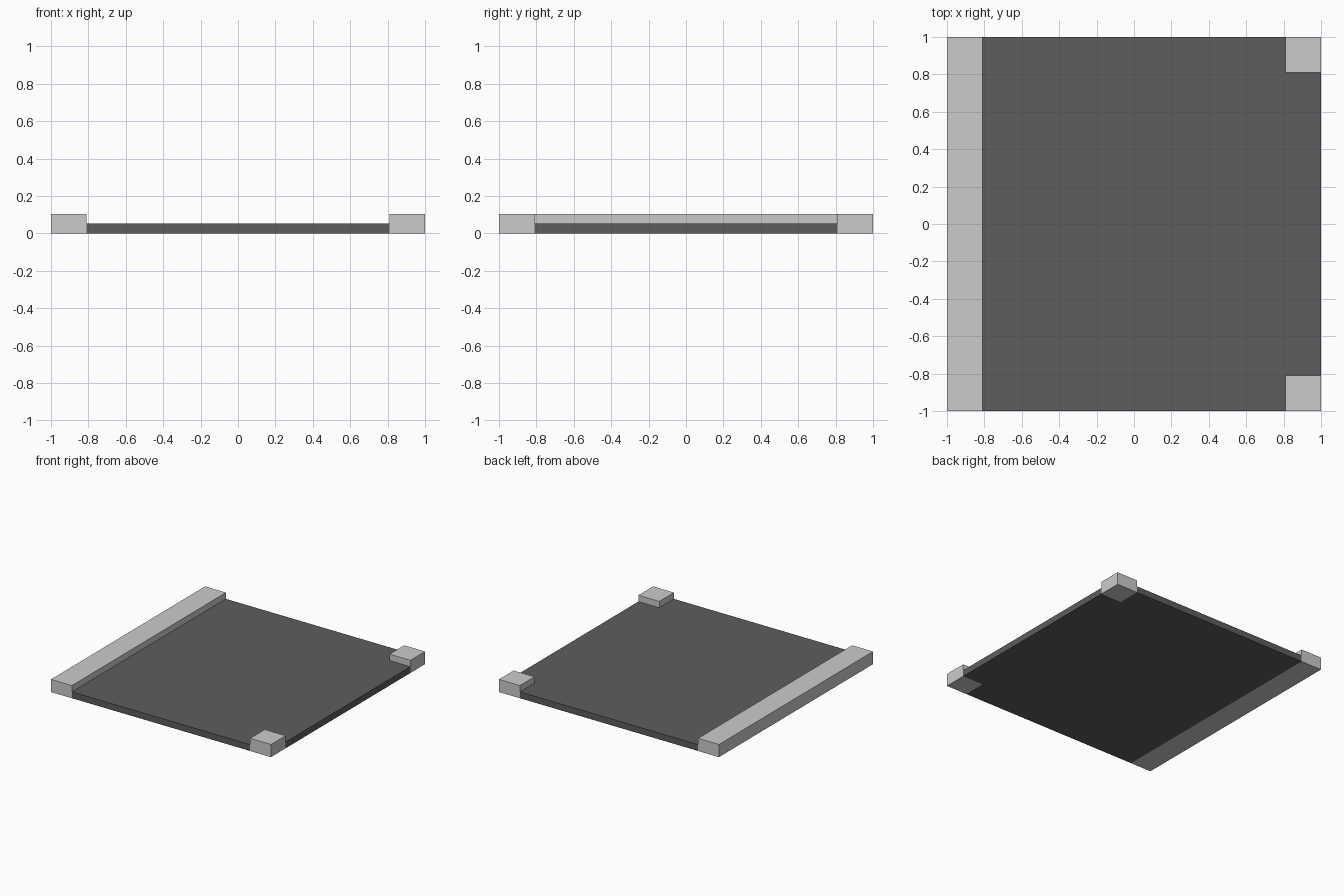
import bpy
import bmesh

if "Cube" in bpy.data.objects:
    bpy.data.objects.remove(bpy.data.objects["Cube"])

HALF = 1.0      # half the tile size
INNER = 0.81    # inner edge of the raised kerbs
ROAD_H = 0.052
KERB_H = 0.104


def prism(name, outline, height, material=None):
    """Extrude a flat outline (counter-clockwise) up from the ground."""
    bm = bmesh.new()
    face = bm.faces.new([bm.verts.new((x, y, 0)) for x, y in outline])
    top = bmesh.ops.extrude_face_region(bm, geom=[face])["geom"]
    verts = [v for v in top if isinstance(v, bmesh.types.BMVert)]
    bmesh.ops.translate(bm, vec=(0, 0, height), verts=verts)
    bmesh.ops.recalc_face_normals(bm, faces=bm.faces)
    mesh = bpy.data.meshes.new(name)
    bm.to_mesh(mesh)
    bm.free()
    obj = bpy.data.objects.new(name, mesh)
    bpy.context.collection.objects.link(obj)
    if material:
        mesh.materials.append(material)
    return obj


def block(name, x0, x1, y0, y1, height):
    return prism(name, [(x0, y0), (x1, y0), (x1, y1), (x0, y1)], height)


asphalt = bpy.data.materials.new("asphalt")
asphalt.diffuse_color = (0.11, 0.11, 0.11, 1)
asphalt.use_nodes = True
asphalt.node_tree.nodes["Principled BSDF"].inputs["Base Color"].default_value = asphalt.diffuse_color

# Road surface, notched around the two corner kerbs
prism("road_surface", [
    (-INNER, -HALF), (INNER, -HALF), (INNER, -INNER), (HALF, -INNER),
    (HALF, INNER), (INNER, INNER), (INNER, HALF), (-INNER, HALF),
], ROAD_H, asphalt)

# Long pavement on the left side
block("long_pavement", -HALF, -INNER, -HALF, HALF, KERB_H)

# Corner pavements on the right side
block("front_corner_pavement", INNER, HALF, -HALF, -INNER, KERB_H)
block("back_corner_pavement", INNER, HALF, INNER, HALF, KERB_H)
